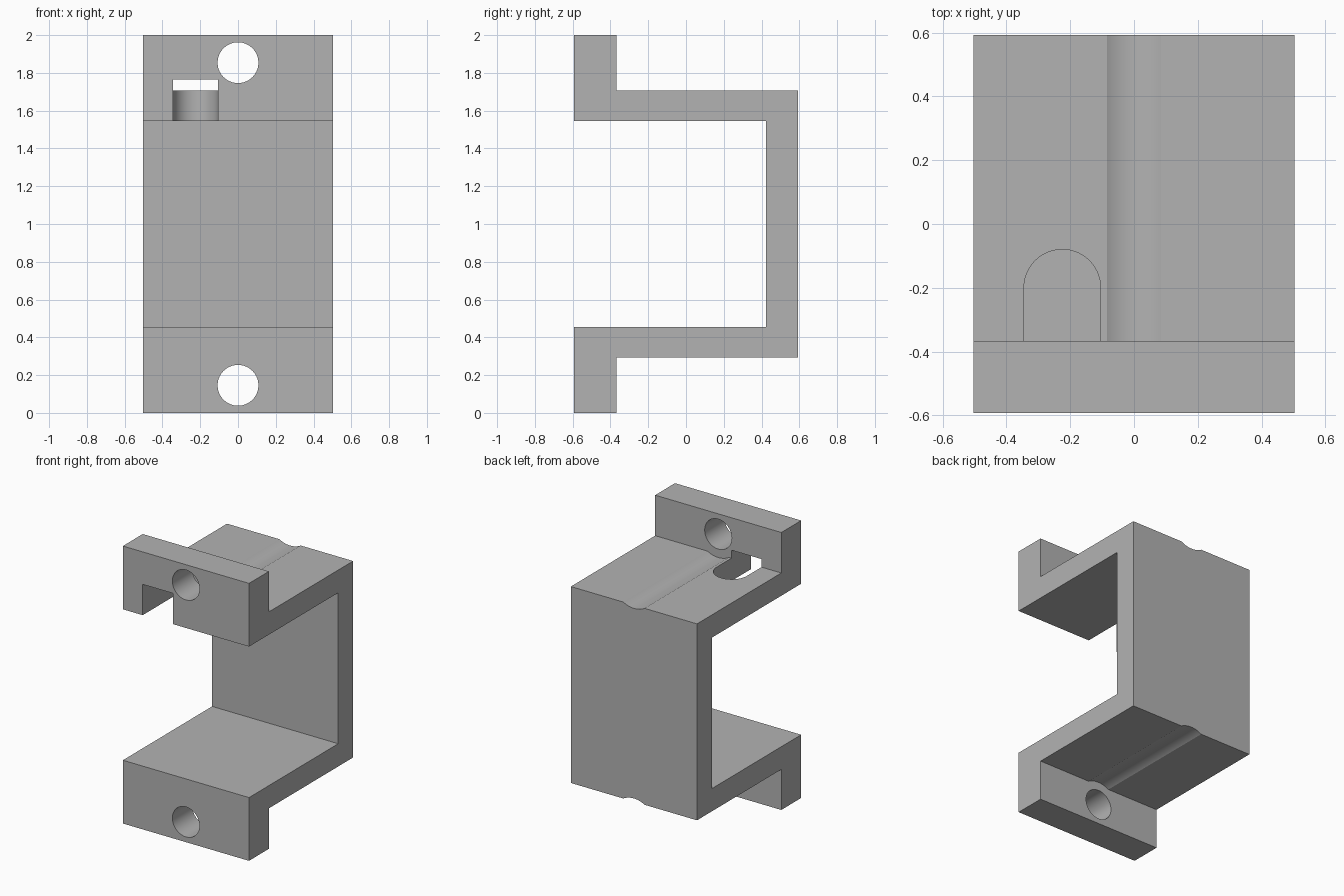
import bpy, bmesh, math
from mathutils import Matrix, Vector

cube = bpy.data.objects.get("Cube")
if cube:
    bpy.data.objects.remove(cube, do_unlink=True)

GREY = (0.45, 0.45, 0.45, 1)
mat = bpy.data.materials.new("plain grey")
mat.use_nodes = True
mat.diffuse_color = GREY
mat.node_tree.nodes["Principled BSDF"].inputs["Base Color"].default_value = GREY


def prism(name, points, shift):
    """Extrude a closed planar outline along shift."""
    bm = bmesh.new()
    face = bm.faces.new([bm.verts.new(p) for p in points])
    ext = bmesh.ops.extrude_face_region(bm, geom=[face])["geom"]
    bmesh.ops.translate(bm, vec=Vector(shift),
                        verts=[v for v in ext if isinstance(v, bmesh.types.BMVert)])
    bmesh.ops.recalc_face_normals(bm, faces=bm.faces)
    mesh = bpy.data.meshes.new(name)
    bm.to_mesh(mesh)
    bm.free()
    mesh.materials.append(mat)
    obj = bpy.data.objects.new(name, mesh)
    bpy.context.collection.objects.link(obj)
    return obj


def circle_xz(radius, y, z, n=96):
    return [(radius * math.cos(2 * math.pi * i / n), y,
             z + radius * math.sin(2 * math.pi * i / n)) for i in range(n)]


# Bracket: half of the side profile, mirrored about mid height
half_width, mid = 0.503, 1.0
front, flange_back, wall_in, back = -0.593, -0.367, 0.423, 0.593
upper = [(wall_in, 1.544), (front, 1.544), (front, 2.0),
         (flange_back, 2.0), (flange_back, 1.708), (back, 1.708)]
lower = [(y, 2 * mid - z) for y, z in reversed(upper)]
bracket = prism("bracket", [(-half_width, y, z) for y, z in upper + lower],
                (2 * half_width, 0, 0))

# Screw holes and the shallow clearance grooves behind them
cutters = []
for side, z in (("upper", 1.854), ("lower", 0.146)):
    cutters.append(prism(side + "_hole_cutter", circle_xz(0.108, -0.8, z), (0, 0.6, 0)))
    cutters.append(prism(side + "_groove_cutter", circle_xz(0.169, flange_back, z), (0, 1.2, 0)))

# Round-ended slot through the upper shelf and flange
cx, cy, r, base = -0.225, -0.2, 0.12, 1.4
outline = [(cx + r * math.cos(math.pi * i / 48), cy + r * math.sin(math.pi * i / 48), base)
           for i in range(49)]
outline += [(cx - r, -0.8, base), (cx + r, -0.8, base)]
cutters.append(prism("slot_cutter", outline, (0, 0, 1.766 - base)))

# Apply the cuts
bpy.context.view_layer.objects.active = bracket
for c in cutters:
    c.hide_render = True
    mod = bracket.modifiers.new(c.name, "BOOLEAN")
    mod.operation = "DIFFERENCE"
    mod.solver = "EXACT"
    mod.object = c
    bpy.ops.object.modifier_apply(modifier=mod.name)
for c in cutters:
    bpy.data.objects.remove(c, do_unlink=True)

bpy.ops.object.select_all(action="DESELECT")
bracket.select_set(True)
bpy.ops.object.shade_smooth_by_angle(angle=math.radians(25))
